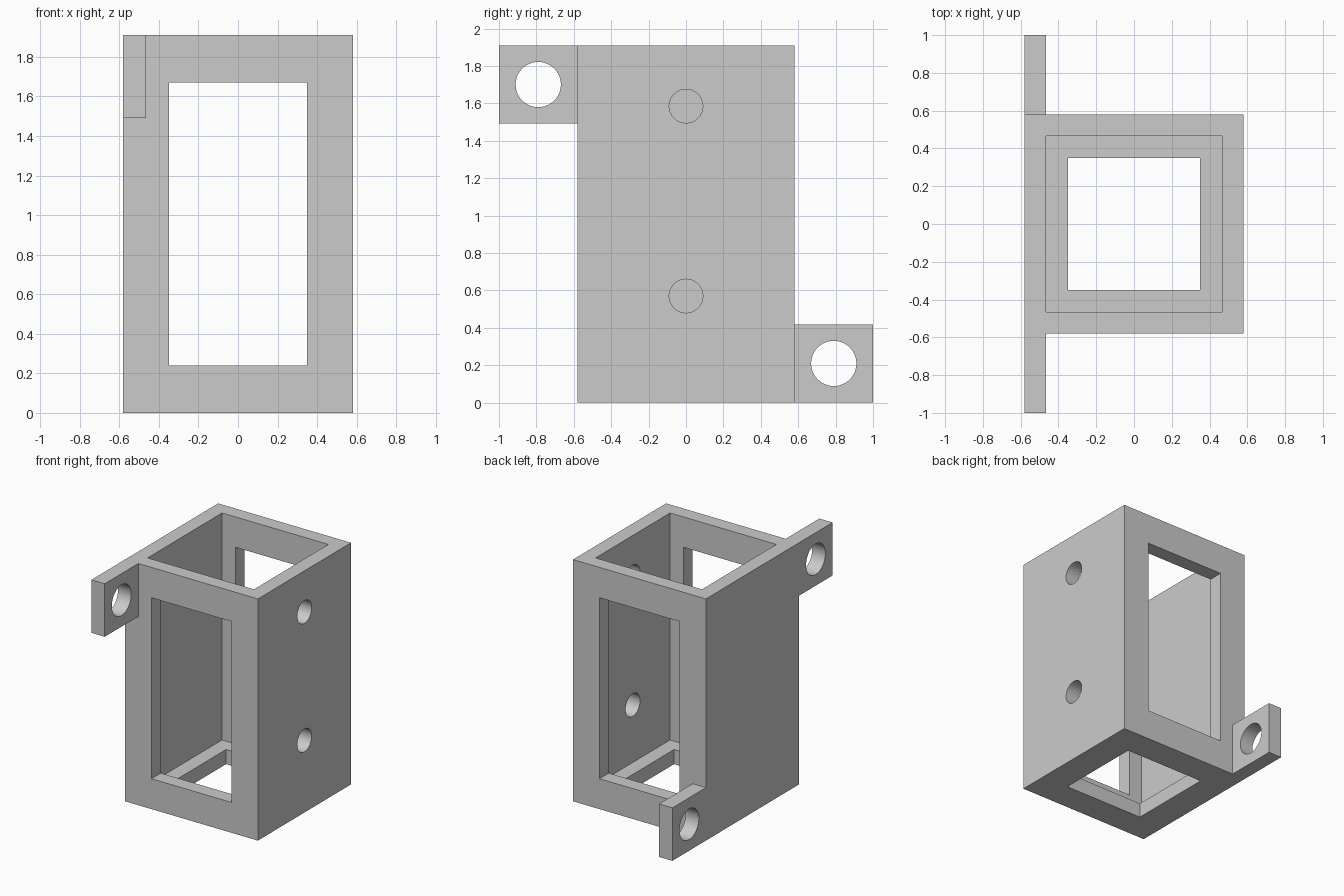
import bpy
from math import radians, pi

if "Cube" in bpy.data.objects:
    bpy.data.objects.remove(bpy.data.objects["Cube"])

HALF, WALL, HEIGHT = 0.581, 0.116, 1.91
INNER = HALF - WALL          # cavity half width
OPEN = INNER - WALL          # window half width
TAB = 0.419                  # side of the square mounting tabs


def box(name, lo, hi):
    centre = [(a + b) / 2 for a, b in zip(lo, hi)]
    bpy.ops.mesh.primitive_cube_add(size=1, location=centre)
    ob = bpy.context.object
    ob.name = name
    ob.scale = [b - a for a, b in zip(lo, hi)]
    bpy.ops.object.transform_apply(location=True, rotation=True, scale=True)
    return ob


def x_drill(name, x, y, z, radius):
    bpy.ops.mesh.primitive_cylinder_add(vertices=48, radius=radius, depth=0.3,
                                        location=(x, y, z), rotation=(0, pi / 2, 0))
    ob = bpy.context.object
    ob.name = name
    bpy.ops.object.transform_apply(location=True, rotation=True, scale=True)
    return ob


def combine(target, tool, operation):
    mod = target.modifiers.new(tool.name, 'BOOLEAN')
    mod.object, mod.operation, mod.solver = tool, operation, 'EXACT'
    bpy.context.view_layer.objects.active = target
    bpy.ops.object.modifier_apply(modifier=mod.name)
    bpy.data.objects.remove(tool, do_unlink=True)


# Outer block
housing = box("housing", (-HALF, -HALF, 0), (HALF, HALF, HEIGHT))

# Mounting tabs: upper front and lower back, rooted in the left wall
for side, z0 in ((-1, HEIGHT - TAB), (1, 0)):
    y0, y1 = sorted((side * (HALF - 0.06), side * 1.0))
    combine(housing, box("tab", (-HALF, y0, z0), (-INNER, y1, z0 + TAB)), 'UNION')

# Open-topped cavity, floor opening, and windows through front and back
combine(housing, box("cavity_cutter", (-INNER, -INNER, WALL),
                     (INNER, INNER, HEIGHT + 0.2)), 'DIFFERENCE')
combine(housing, box("floor_cutter", (-OPEN, -OPEN, -0.2),
                     (OPEN, OPEN, WALL + 0.1)), 'DIFFERENCE')
combine(housing, box("window_cutter", (-OPEN, -0.8, 0.24),
                     (OPEN, 0.8, 1.67)), 'DIFFERENCE')

# Two screw holes in the right wall
for z in (0.57, 1.585):
    combine(housing, x_drill("screw_cutter", HALF - WALL / 2, 0, z, 0.09), 'DIFFERENCE')

# One hole in each tab
for y, z in ((-0.79, HEIGHT - TAB / 2), (0.79, TAB / 2)):
    combine(housing, x_drill("tab_hole_cutter", -HALF + WALL / 2, y, z, 0.121), 'DIFFERENCE')

# Flat walls, smooth round holes
bpy.ops.object.select_all(action='DESELECT')
housing.select_set(True)
bpy.context.view_layer.objects.active = housing
bpy.ops.object.shade_smooth_by_angle(angle=radians(30))
